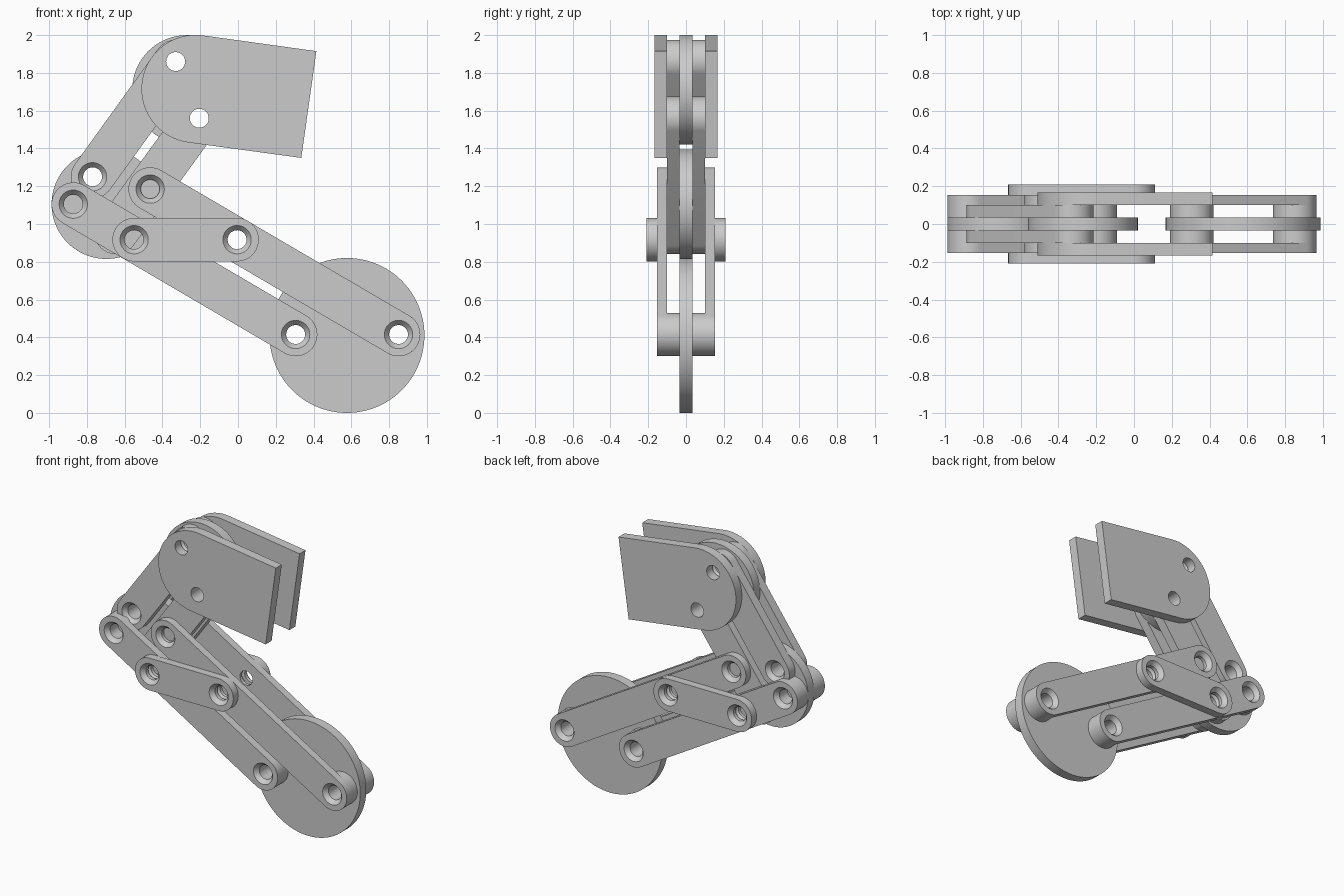
import bpy, bmesh
from math import sin, cos, pi, atan2

if "Cube" in bpy.data.objects:
    bpy.data.objects.remove(bpy.data.objects["Cube"])

SEG = 48
HOLE, SINK, END = 0.05, 0.075, 0.115   # bore, countersink and link-end radii


def arc(c, r, a0, a1, n):
    return [(c[0] + r * cos(a0 + (a1 - a0) * i / n),
             c[1] + r * sin(a0 + (a1 - a0) * i / n)) for i in range(n + 1)]


def circle(c, r):
    return arc(c, r, 0, 2 * pi, SEG * 2)[:-1] if r > 0.2 else arc(c, r, 0, 2 * pi, SEG)[:-1]


def stadium(p, q, r=END):
    a = atan2(q[1] - p[1], q[0] - p[0])
    return (arc(q, r, a - pi / 2, a + pi / 2, SEG // 2)
            + arc(p, r, a + pi / 2, a + 3 * pi / 2, SEG // 2))


def loft(bm, rings):
    """Close a stack of (outline, y) rings into a solid."""
    loops = [[bm.verts.new((x, y, z)) for x, z in pts] for pts, y in rings]
    for a, b in zip(loops, loops[1:]):
        for i in range(len(a)):
            j = (i + 1) % len(a)
            bm.faces.new((a[i], a[j], b[j], b[i]))
    bm.faces.new(loops[0][::-1])
    bm.faces.new(loops[-1])


def to_object(bm, name):
    bmesh.ops.recalc_face_normals(bm, faces=bm.faces[:])
    me = bpy.data.meshes.new(name)
    bm.to_mesh(me)
    bm.free()
    ob = bpy.data.objects.new(name, me)
    bpy.context.collection.objects.link(ob)
    return ob


def plate(name, outline, y0, y1, holes, sunk=False, mirror=True):
    """Flat plate in the xz plane, drilled, optionally countersunk and mirrored in y."""
    bm = bmesh.new()
    loft(bm, [(outline, y0), (outline, y1)])
    ob = to_object(bm, name)
    bm = bmesh.new()
    for h in holes:
        rings = [(circle(h, HOLE), y0 - 0.02)]
        if sunk:
            rings += [(circle(h, HOLE), y1 - 0.03), (circle(h, SINK), y1),
                      (circle(h, SINK), y1 + 0.02)]
        else:
            rings.append((circle(h, HOLE), y1 + 0.02))
        loft(bm, rings)
    cutter = to_object(bm, "drill")
    cutter.hide_render = True
    mod = ob.modifiers.new("holes", 'BOOLEAN')
    mod.operation, mod.solver, mod.object = 'DIFFERENCE', 'EXACT', cutter
    bpy.ops.object.select_all(action='DESELECT')
    bpy.context.view_layer.objects.active = ob
    ob.select_set(True)
    bpy.ops.object.modifier_apply(modifier=mod.name)
    bpy.data.objects.remove(cutter)
    bpy.ops.object.shade_smooth_by_angle()
    if mirror:
        m = ob.modifiers.new("both_sides", 'MIRROR')
        m.use_axis = (False, True, False)
        m.use_mirror_merge = False
    return ob


# Pivot positions (x, z)
top_a, top_b = (-0.33, 1.86), (-0.205, 1.56)
mid_a, mid_b = (-0.77, 1.25), (-0.645, 0.955)
c_top, c_mid, c_low = (-0.465, 1.185), (-0.005, 0.917), (0.85, 0.415)
d_top, d_mid, d_low = (-0.872, 1.105), (-0.55, 0.917), (0.305, 0.415)

# Central discs
D = 0.034
plate("top_disc", circle((-0.27, 1.71), 0.29), -D, D, [top_a, top_b], mirror=False)
plate("middle_disc", circle((-0.697, 1.105), 0.29), -D, D, [mid_a, mid_b], mirror=False)
plate("end_disc", circle((0.577, 0.41), 0.41), -D, D, [c_low, d_low], mirror=False)

# Base bracket: round nose with a square, tilted tail
tilt = -0.14
bracket = arc((-0.225, 1.715), 0.286, tilt + pi / 2, tilt + 3 * pi / 2, SEG)
bracket += [(0.335, 1.35), (0.415, 1.915)]
plate("base_bracket", bracket, 0.1, 0.167, [top_a, top_b])

# Upper link pair
plate("upper_link_outer", stadium(top_a, mid_a), D, 0.1, [top_a, mid_a], sunk=True)
plate("upper_link_inner", stadium(top_b, mid_b), D, 0.1, [top_b, mid_b])

# Lower link pair
plate("lower_link_top", stadium(c_top, c_low), 0.1, 0.154, [c_top, c_mid, c_low], sunk=True)
plate("lower_link_bottom", stadium(d_top, d_low), 0.1, 0.154, [d_top, d_mid, d_low], sunk=True)

# Spacers between lower links and discs
for name, p in (("spacer_end", c_low), ("spacer_inner", d_low), ("spacer_middle", d_top)):
    plate(name, circle(p, END), D, 0.1, [p])

# Short coupler on the outside
plate("coupler_link", stadium(d_mid, c_mid), 0.154, 0.21, [d_mid, c_mid], sunk=True)
